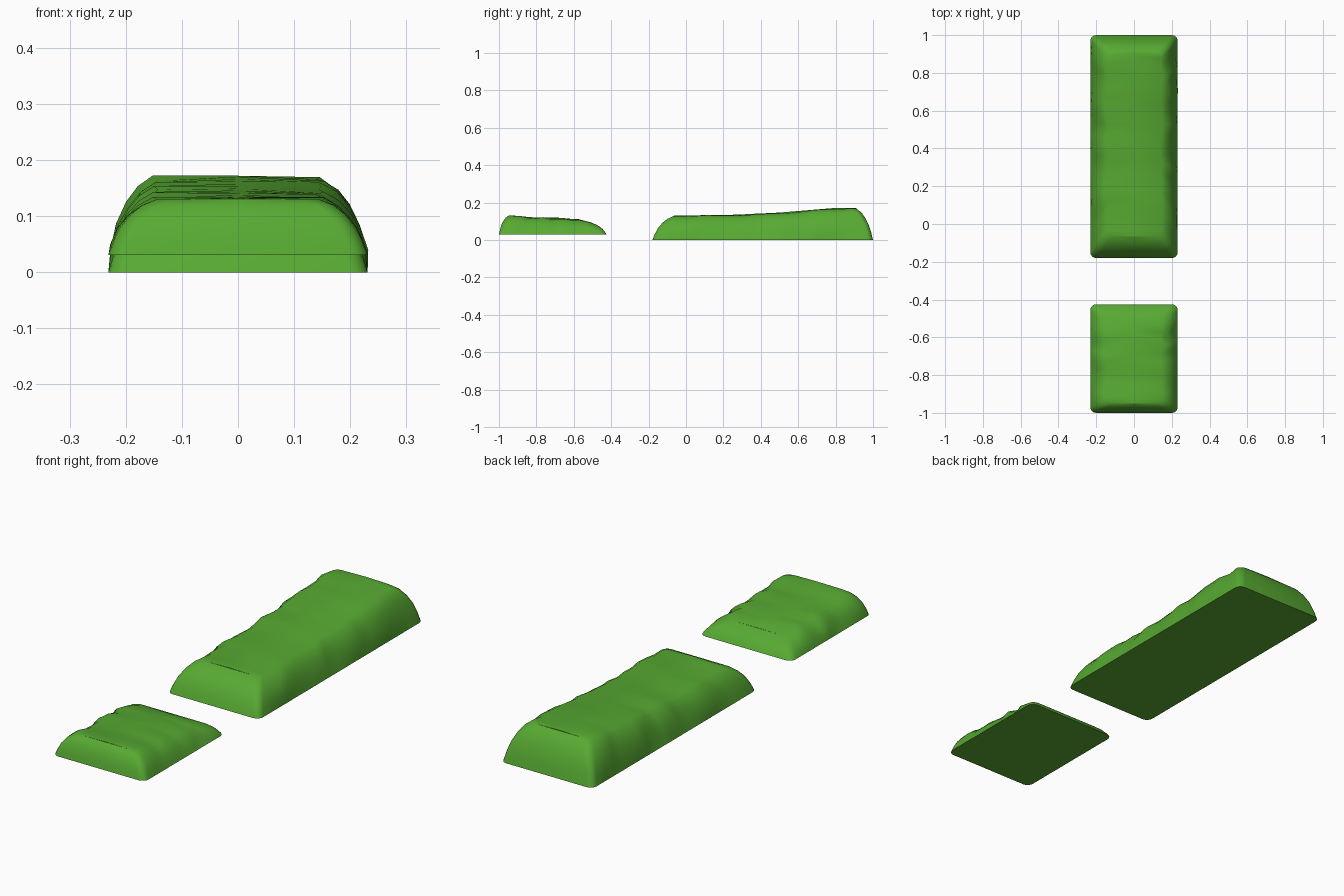
import bpy, bmesh, math, random

if "Cube" in bpy.data.objects:
    bpy.data.objects.remove(bpy.data.objects["Cube"])

random.seed(4)
green = bpy.data.materials.new("grass green")
green.diffuse_color = (0.095, 0.40, 0.032, 1)
green.use_nodes = True
green.node_tree.nodes["Principled BSDF"].inputs["Base Color"].default_value = green.diffuse_color

# bank cross-section: (inset from the outline, share of the full height)
PROFILE = [(0, 0), (0.009, 0.24), (0.022, 0.5), (0.04, 0.72), (0.06, 0.88), (0.085, 0.985)]


def lerp_profile(pts, y):
    for (a, ha), (b, hb) in zip(pts, pts[1:]):
        if y <= b:
            return ha + (hb - ha) * max(0, (y - a) / (b - a))
    return pts[-1][1]


def half_outline(w, y0, y1, r, n):
    """Half a rounded rectangle, running from the front middle to the back middle."""
    arc = [math.radians(a) for a in (0, 22, 45, 68, 90)]
    pts = [(0, y0)]
    pts += [(w - r + r * math.sin(a), y0 + r - r * math.cos(a)) for a in arc]
    pts += [(w, y0 + r + (y1 - y0 - 2 * r) * i / n) for i in range(1, n)]
    pts += [(w - r + r * math.cos(a), y1 - r + r * math.sin(a)) for a in arc]
    return pts + [(0, y1)]


def mound(name, y0, y1, base, heights, front, back, n, bumps):
    """Lumpy mound: stacked outlines up the banks, then a roof joining both sides."""
    bm = bmesh.new()
    half = 0.231
    sides = []
    for s in (-1, 1):
        rings = [half_outline(half - d, y0 + d * front, y1 - d * back, 0.03, n)
                 for d, _ in PROFILE]
        rows = []
        for i in range(len(rings[0])):
            on_side = 5 < i < len(rings[0]) - 6
            lump = random.uniform(-0.012, 0.012) if on_side else 0
            lift = random.uniform(-0.006, 0.004) if on_side else 0
            row = []
            for k, (d, share) in enumerate(PROFILE):
                x, y = rings[k][i]
                grow = share * (1.3 - share) * 2
                z = base + share * (lerp_profile(heights, y) - base + lift * share)
                bump = sum(dx * math.exp(-((y - by) / 0.04) ** 2)
                           for bs, by, dx in bumps if bs == s and 0 < k < 5)
                row.append(bm.verts.new((s * (x + (lump * grow + bump if on_side else 0)), y, z)))
            rows.append(row)
        sides.append(rows)
        for a, b in zip(rows, rows[1:]):
            for k in range(len(PROFILE) - 1):
                bm.faces.new((a[k], b[k], b[k + 1], a[k + 1]))
    # roof with a slightly raised middle
    left, right = sides
    mids = []
    for a, b in zip(left, right):
        y = a[-1].co.y
        end = a is left[0] or a is left[-1]
        mids.append(bm.verts.new((0, y, a[-1].co.z if end else lerp_profile(heights, y))))
    for i in range(len(mids) - 1):
        for rows in sides:
            bm.faces.new((rows[i][-1], rows[i + 1][-1], mids[i + 1], mids[i]))
    # flat underside
    bm.faces.new([r[0] for r in left] + [r[0] for r in reversed(right)])
    bmesh.ops.remove_doubles(bm, verts=bm.verts, dist=0.0005)
    bmesh.ops.dissolve_degenerate(bm, edges=bm.edges, dist=0.0005)
    bmesh.ops.recalc_face_normals(bm, faces=bm.faces)
    mesh = bpy.data.meshes.new(name)
    bm.to_mesh(mesh)
    bm.free()
    ob = bpy.data.objects.new(name, mesh)
    bpy.context.collection.objects.link(ob)
    mesh.materials.append(green)
    bpy.ops.object.select_all(action='DESELECT')
    ob.select_set(True)
    bpy.context.view_layer.objects.active = ob
    bpy.ops.object.shade_smooth_by_angle(angle=math.radians(40))
    return ob


# long mound at the back, rising towards its rear end
mound("long_grass_mound", -0.18, 1.0, 0.0,
      [(-0.18, 0.125), (-0.06, 0.131), (0.25, 0.135), (0.5, 0.147), (0.8, 0.172), (0.9, 0.172), (1.0, 0.162)],
      1.35, 1.05, 18, [(1, 0.72, 0.012), (-1, 0.5, -0.012)])

# short mound at the front, falling towards its rear end
mound("short_grass_mound", -1.0, -0.425, 0.031,
      [(-1.0, 0.132), (-0.93, 0.132), (-0.83, 0.122), (-0.65, 0.117), (-0.56, 0.108), (-0.5, 0.093), (-0.425, 0.085)],
      0.6, 0.95, 10, [(1, -0.57, -0.012)])
